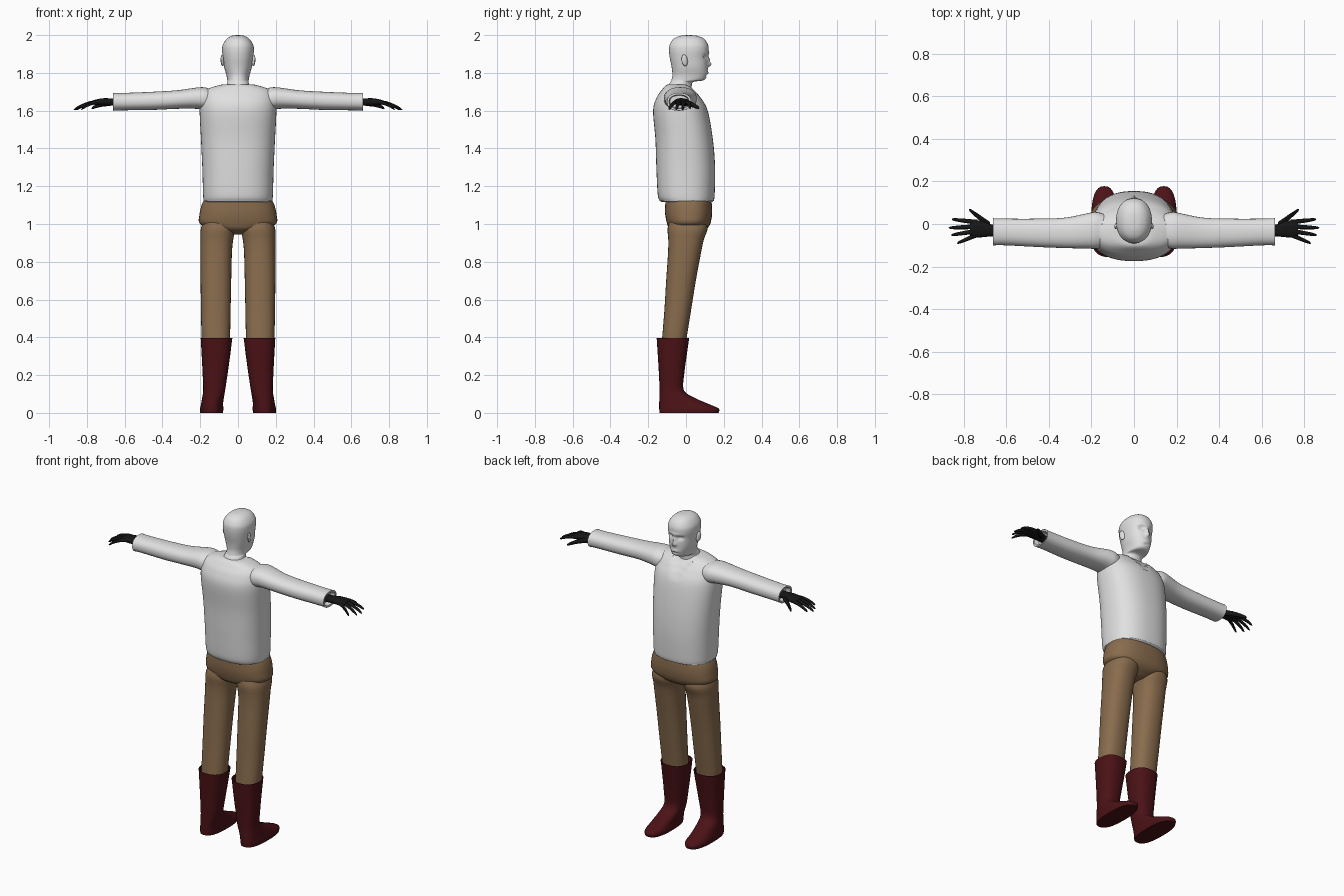
import bpy, bmesh, math
from mathutils import Vector


def material(name, rgb):
    m = bpy.data.materials.new(name)
    m.diffuse_color = (*rgb, 1)
    return m


GREY = material("light_grey", (0.75, 0.75, 0.75))
BROWN = material("brown", (0.25, 0.15, 0.075))
RED = material("dark_red", (0.07, 0.006, 0.008))
BLACK = material("black", (0.008, 0.008, 0.008))


def spline(p0, p1, p2, p3, t):
    return [0.5 * (2 * b + (c - a) * t + (2 * a - 5 * b + 4 * c - d) * t * t
                   + (3 * b - a - 3 * c + d) * t ** 3) for a, b, c, d in zip(p0, p1, p2, p3)]


def loft(name, mat, rings, axis="z", n=2.0, seg=32, sub=3, side=1):
    """Rings are (position, a0, a1, b0, b1): extents of a rounded section across the axis."""
    fine = []
    for i in range(len(rings) - 1):
        q = [rings[max(0, min(len(rings) - 1, i + k))] for k in (-1, 0, 1, 2)]
        fine += [spline(*q, s / sub) for s in range(sub)]
    fine.append(rings[-1])
    bm = bmesh.new()
    loops = []
    for p, a0, a1, b0, b1 in fine:
        loop = []
        for k in range(seg):
            t = 2 * math.pi * k / seg
            c, s = math.cos(t), math.sin(t)
            a = (a0 + a1) / 2 + (a1 - a0) / 2 * math.copysign(abs(c) ** (2 / n), c)
            b = (b0 + b1) / 2 + (b1 - b0) / 2 * math.copysign(abs(s) ** (2 / n), s)
            v = Vector((a, b, p) if axis == "z" else (p, a, b))
            v.x *= side
            loop.append(bm.verts.new(v))
        loops.append(loop)
    for l0, l1 in zip(loops, loops[1:]):
        for k in range(seg):
            bm.faces.new((l0[k], l0[(k + 1) % seg], l1[(k + 1) % seg], l1[k]))
    bm.faces.new(loops[0][::-1])
    bm.faces.new(loops[-1])
    bmesh.ops.remove_doubles(bm, verts=bm.verts, dist=0.00005)
    bmesh.ops.recalc_face_normals(bm, faces=bm.faces)
    me = bpy.data.meshes.new(name)
    bm.to_mesh(me)
    bm.free()
    me.materials.append(mat)
    ob = bpy.data.objects.new(name, me)
    bpy.context.collection.objects.link(ob)
    return ob


def select(obs):
    bpy.ops.object.select_all(action="DESELECT")
    for o in obs:
        o.select_set(True)
    bpy.context.view_layer.objects.active = obs[0]


def union(base, *others):
    for o in others:
        m = base.modifiers.new("union", "BOOLEAN")
        m.operation, m.solver, m.object = "UNION", "EXACT", o
        select([base])
        bpy.ops.object.modifier_apply(modifier=m.name)
        bpy.data.objects.remove(o)
    return base


def smooth(ob, angle=40):
    select([ob])
    bpy.ops.object.shade_smooth_by_angle(angle=math.radians(angle))


def sym(z, w, y0, y1):
    return (z, -w, w, y0, y1)


# Shirt: torso with a hollow hem and a shallow V neck
hem = sym(1.125, 0.182, -0.14, 0.148)
shirt = loft("shirt", GREY, [
    sym(1.15, 0.168, -0.125, 0.132), sym(1.118, 0.17, -0.127, 0.135), hem, hem,
    sym(1.16, 0.185, -0.15, 0.152), sym(1.3, 0.189, -0.157, 0.154),
    sym(1.45, 0.196, -0.162, 0.142), sym(1.6, 0.203, -0.174, 0.115),
    sym(1.67, 0.195, -0.155, 0.078), sym(1.71, 0.17, -0.128, 0.045),
    sym(1.735, 0.1, -0.105, 0.02), sym(1.74, 0.05, -0.08, 0.0)], n=2.4, seg=64, sub=6)
for v in shirt.data.vertices:
    if v.co.y > 0 and v.co.z > 1.62 + 1.5 * abs(v.co.x):
        v.co.y -= 0.01


# Sleeves with hollow cuffs, merged with the torso
def sleeve(s):
    cuff = (0.657, -0.1, 0.027, 1.6, 1.694)
    return loft("sleeve", GREY, [
        (0.1, -0.09, 0.03, 1.62, 1.7), (0.17, -0.115, 0.055, 1.605, 1.722),
        (0.22, -0.115, 0.05, 1.61, 1.722), (0.32, -0.113, 0.03, 1.61, 1.708),
        (0.45, -0.108, 0.025, 1.604, 1.7), (0.6, -0.1, 0.025, 1.602, 1.694), cuff, cuff,
        (0.657, -0.09, 0.017, 1.61, 1.684), (0.657, -0.09, 0.017, 1.61, 1.684),
        (0.63, -0.085, 0.012, 1.615, 1.68)], axis="x", n=2.3, side=s)


smooth(union(shirt, sleeve(1), sleeve(-1)))

# Head and neck, shaped by small dents and bulges on the face
head = loft("head", GREY, [
    sym(1.69, 0.085, -0.13, 0.03), sym(1.73, 0.063, -0.098, 0.03),
    sym(1.752, 0.056, -0.082, 0.04), sym(1.762, 0.057, -0.077, 0.095),
    sym(1.79, 0.062, -0.072, 0.112), sym(1.83, 0.073, -0.076, 0.115),
    sym(1.88, 0.08, -0.086, 0.115), sym(1.92, 0.084, -0.09, 0.12),
    sym(1.95, 0.08, -0.086, 0.116), sym(1.98, 0.06, -0.066, 0.096),
    sym(1.996, 0.033, -0.03, 0.06), sym(2.0, 0.004, 0.01, 0.02)], n=2.2, seg=64, sub=6)
BUMPS = [(0.033, 1.885, 0.016, 0.011, -0.014), (0, 1.787, 0.016, 0.005, -0.007),
         (0, 1.8, 0.022, 0.007, 0.006), (0, 1.905, 0.04, 0.009, 0.005),
         (0, 1.845, 0.013, 0.012, 0.02), (0, 1.87, 0.009, 0.015, 0.012)]
for v in head.data.vertices:
    if v.co.y > 0.03:
        x, z = abs(v.co.x), v.co.z
        v.co.y += sum(h * math.exp(-((x - bx) / sx) ** 2 - ((z - bz) / sz) ** 2)
                      for bx, bz, sx, sz, h in BUMPS)
smooth(head, 60)

# Ears
for s, label in ((1, "right"), (-1, "left")):
    bpy.ops.mesh.primitive_uv_sphere_add(segments=16, ring_count=10, radius=1,
                                         location=(s * 0.082, -0.007, 1.866), scale=(0.009, 0.017, 0.031),
                                         rotation=(math.radians(10), 0, s * 0.35))
    ear = bpy.context.object
    ear.name = label + "_ear"
    ear.data.materials.append(GREY)
    smooth(ear)


# Trousers: hips merged with two legs
def leg(s):
    return loft("leg", BROWN, [
        (1.04, 0.03, 0.17, -0.075, 0.09), (0.98, 0.015, 0.196, -0.097, 0.115),
        (0.92, 0.025, 0.199, -0.094, 0.095), (0.85, 0.032, 0.199, -0.095, 0.08),
        (0.7, 0.036, 0.198, -0.105, 0.052), (0.55, 0.039, 0.196, -0.114, 0.028),
        (0.4, 0.042, 0.193, -0.126, 0.004), (0.36, 0.044, 0.188, -0.13, 0.0)], n=2.3, side=s)


trousers = loft("trousers", BROWN, [
    sym(1.13, 0.178, -0.108, 0.134), sym(1.1, 0.193, -0.11, 0.137),
    sym(1.05, 0.204, -0.11, 0.138), sym(1.0, 0.201, -0.1, 0.128),
    sym(0.97, 0.12, -0.085, 0.105), sym(0.945, 0.03, -0.04, 0.06)], n=2.4, seg=48, sub=4)
smooth(union(trousers, leg(1), leg(-1)))

# Boots and gloved hands
FINGERS = [  # knuckle y, tip x, tip y, tip z
    (0.008, 0.855, 0.022, 1.612), (-0.012, 0.87, -0.018, 1.604),
    (-0.032, 0.858, -0.052, 1.604), (-0.05, 0.83, -0.09, 1.606)]


def digit(x0, y0, z0, x1, y1, z1, r0, r1, s):
    rings = []
    for t, k in ((0, 1), (0.35, 1), (0.7, 0.95), (0.93, 0.75), (1, 0.15)):
        r = (r0 + (r1 - r0) * t) * k
        x, y = x0 + (x1 - x0) * t, y0 + (y1 - y0) * t
        z = z0 + (z1 - z0) * t * t
        rings.append((x, y - r, y + r, z - r, z + r))
    return loft("digit", BLACK, rings, axis="x", seg=10, sub=2, side=s)


for s, label in ((1, "right"), (-1, "left")):
    rim, lip = (0.39, 0.031, 0.197, -0.155, 0.016), (0.39, 0.037, 0.191, -0.149, 0.01)
    sole = (0.0, 0.08, 0.2, -0.14, 0.172)
    boot = loft(label + "_boot", RED, [
        sole, sole, (0.022, 0.077, 0.201, -0.142, 0.175), (0.045, 0.079, 0.196, -0.142, 0.125),
        (0.08, 0.075, 0.19, -0.141, 0.045), (0.12, 0.068, 0.184, -0.14, -0.012),
        (0.2, 0.056, 0.187, -0.143, -0.01), (0.3, 0.042, 0.192, -0.149, 0.003),
        rim, rim, lip, lip, (0.365, 0.04, 0.19, -0.147, 0.008)], n=2.5, side=s)
    smooth(boot)

    palm = loft(label + "_hand", BLACK, [
        (0.635, -0.06, -0.008, 1.626, 1.664), (0.67, -0.058, -0.002, 1.627, 1.665),
        (0.71, -0.062, 0.013, 1.628, 1.666), (0.745, -0.062, 0.018, 1.629, 1.661),
        (0.77, -0.054, 0.012, 1.634, 1.654)], axis="x", n=2.4, seg=24, side=s)
    digits = [digit(0.735, y, 1.646, tx, ty, tz, 0.012, 0.008, s) for y, tx, ty, tz in FINGERS]
    digits.append(digit(0.675, -0.008, 1.64, 0.775, 0.068, 1.612, 0.017, 0.01, s))
    select([palm] + digits)
    bpy.ops.object.join()
    smooth(palm)
